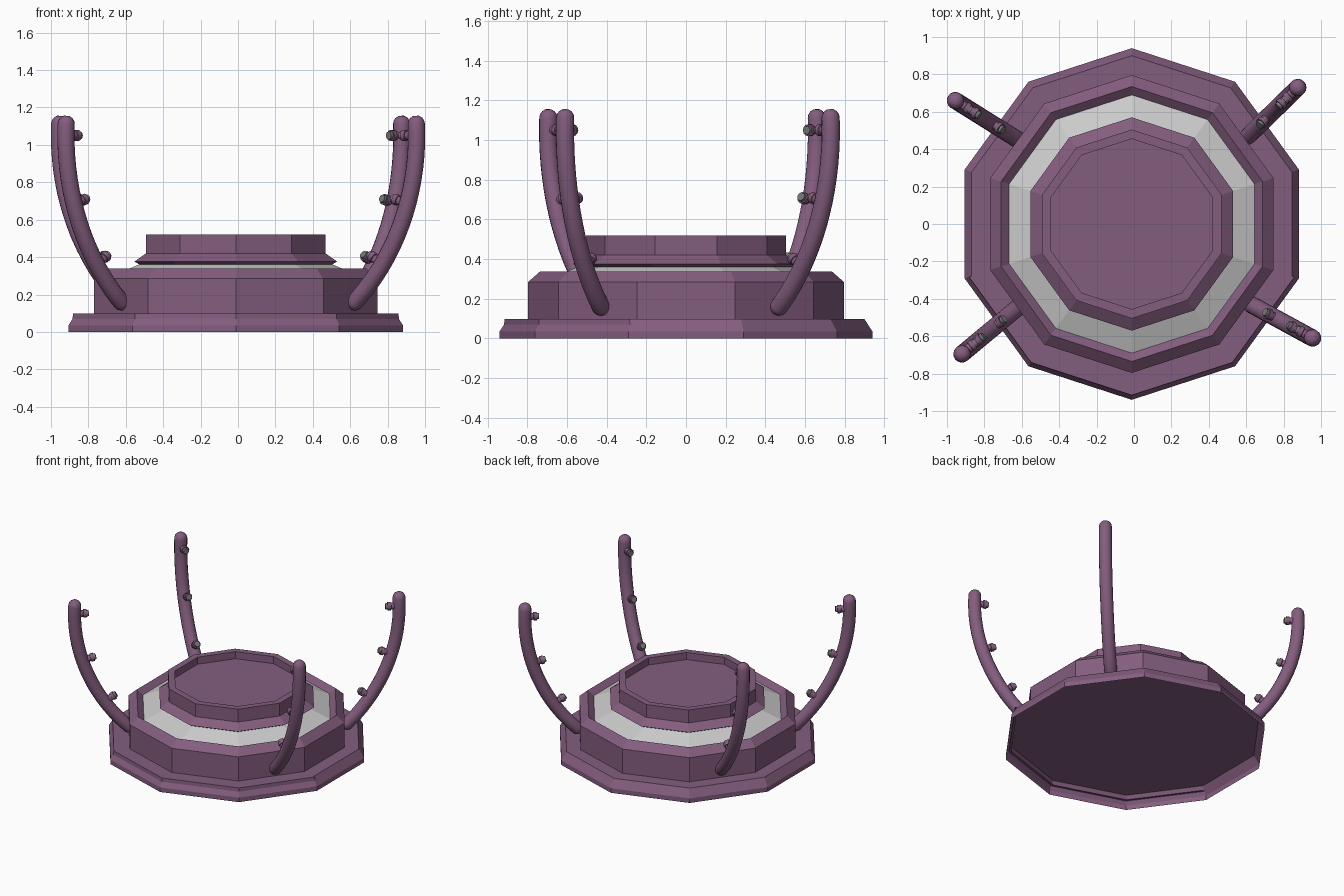
import bpy, bmesh, math
from mathutils import Vector

if "Cube" in bpy.data.objects:
    bpy.data.objects.remove(bpy.data.objects["Cube"])

CX = -0.012  # the plinth sits slightly left of centre


def material(name, rgb):
    m = bpy.data.materials.new(name)
    m.diffuse_color = (*rgb, 1)
    m.use_nodes = True
    m.node_tree.nodes["Principled BSDF"].inputs["Base Color"].default_value = m.diffuse_color
    return m


PURPLE = material("purple", (0.23, 0.11, 0.21))
DARK = material("dark_grey", (0.18, 0.18, 0.18))


def finish(name, bm, mat=None, smooth=False):
    bmesh.ops.recalc_face_normals(bm, faces=bm.faces)
    me = bpy.data.meshes.new(name)
    bm.to_mesh(me)
    bm.free()
    ob = bpy.data.objects.new(name, me)
    bpy.context.collection.objects.link(ob)
    if mat:
        me.materials.append(mat)
    if smooth:
        bpy.context.view_layer.objects.active = ob
        ob.select_set(True)
        bpy.ops.object.shade_smooth_by_angle(angle=math.radians(40))
        ob.select_set(False)
    return ob


def bridge(bm, a, b, closed=True):
    n = len(a)
    for i in range(n if closed else n - 1):
        j = (i + 1) % n
        bm.faces.new((a[i], a[j], b[j], b[i]))


def decagon(name, profile, mat, caps=(True, True), corners=range(10)):
    """Sweep a (radius, z) profile around ten corners, or only some of them."""
    bm = bmesh.new()
    rings = []
    for r, z in profile:
        angs = [math.radians(-90 + 36 * k) for k in corners]
        rings.append([bm.verts.new((CX + r * math.cos(a), r * math.sin(a), z)) for a in angs])
    closed = len(corners) == 10
    for a, b in zip(rings, rings[1:]):
        bridge(bm, a, b, closed)
    if caps[0]:
        bm.faces.new(rings[0])
    if caps[1]:
        bm.faces.new(rings[-1])
    return finish(name, bm, mat)


# Plinth: hollow foot (open below), drum, sloped grey ring, and dished upper plate
decagon("foot", [(0.94, 0), (0.94, 0.035), (0.90, 0.097)], PURPLE, caps=(False, True))
decagon("front_trim", [(0.90, 0.06), (0.918, 0.06), (0.915, 0.099), (0.89, 0.099)],
        PURPLE, caps=(False, False), corners=range(-2, 3))
decagon("drum", [(0.796, 0.097), (0.796, 0.285), (0.735, 0.338), (0.69, 0.302)],
        PURPLE, caps=(True, False))
decagon("sloped_ring", [(0.69, 0.302), (0.53, 0.366)], None, caps=(False, False))
decagon("upper_plate", [(0.54, 0.36), (0.57, 0.376), (0.505, 0.42), (0.505, 0.52),
                        (0.455, 0.52), (0.455, 0.465)], PURPLE)

# Arms: arcs that stand upright at the top
ARC_R, ARC_Z, TUBE = 1.22, 1.05, 0.046
Z0, Z1 = 0.16, 1.112


def arc_offset(z):
    a = math.asin((ARC_Z - z) / ARC_R)
    return ARC_R * (1 - math.cos(a)), a


def rings_along(bm, stations, side, n):
    """stations: (point, tangent, radius); side is a fixed sideways axis."""
    rings = []
    for p, t, r in stations:
        u = side.cross(t).normalized()
        rings.append([bm.verts.new(p + r * (side * math.cos(w) + u * math.sin(w)))
                      for w in (math.tau * k / n for k in range(n))])
    for a, b in zip(rings, rings[1:]):
        bridge(bm, a, b)
    bm.faces.new(rings[0])
    bm.faces.new(rings[-1])


def build_arm(name, foot, tip):
    foot, tip = Vector((*foot, 0)), Vector((*tip, 0))
    out = (tip - foot).normalized()
    side = Vector((-out.y, out.x, 0))
    scale = (tip - foot).length / arc_offset(Z0)[0]
    up = Vector((0, 0, 1))

    def frame(z):
        off, a = arc_offset(z)
        p = tip - out * off * scale + up * z
        t = (up + out * math.tan(a) * scale).normalized()
        return p, t

    # Tube with rounded ends
    caps = [math.radians(d) for d in (70, 45, 22)]
    p, t = frame(Z0)
    st = [(p - t * TUBE * math.sin(c), t, TUBE * math.cos(c)) for c in caps]
    st += [(*frame(Z0 + (Z1 - Z0) * k / 16), TUBE) for k in range(17)]
    p, t = frame(Z1)
    st += [(p + t * TUBE * math.sin(c), t, TUBE * math.cos(c)) for c in reversed(caps)]
    bm = bmesh.new()
    rings_along(bm, st, side, 16)
    finish(name, bm, PURPLE, True)

    # Three lamp pegs pointing inward, square to the arm
    for i, z in enumerate((0.36, 0.685, 1.05)):
        p, t = frame(z)
        d = side.cross(t).normalized()
        if d.dot(out) > 0:
            d = -d
        bm = bmesh.new()
        rings_along(bm, [(p + d * l, d, r) for l, r in
                         ((0.03, 0.024), (0.06, 0.024), (0.062, 0.03), (0.085, 0.03))], side, 12)
        finish(f"{name}_peg_{i + 1}", bm, PURPLE, True)
        bm = bmesh.new()
        rings_along(bm, [(p + d * l, d, r) for l, r in ((0.08, 0.023), (0.1, 0.021))], side, 12)
        finish(f"{name}_peg_tip_{i + 1}", bm, DARK, True)


build_arm("back_left_arm", (-0.62, 0.45), (-0.955, 0.66))
build_arm("back_right_arm", (0.61, 0.47), (0.876, 0.73))
build_arm("front_right_arm", (0.625, -0.43), (0.955, -0.61))
build_arm("front_left_arm", (-0.625, -0.45), (-0.92, -0.695))
